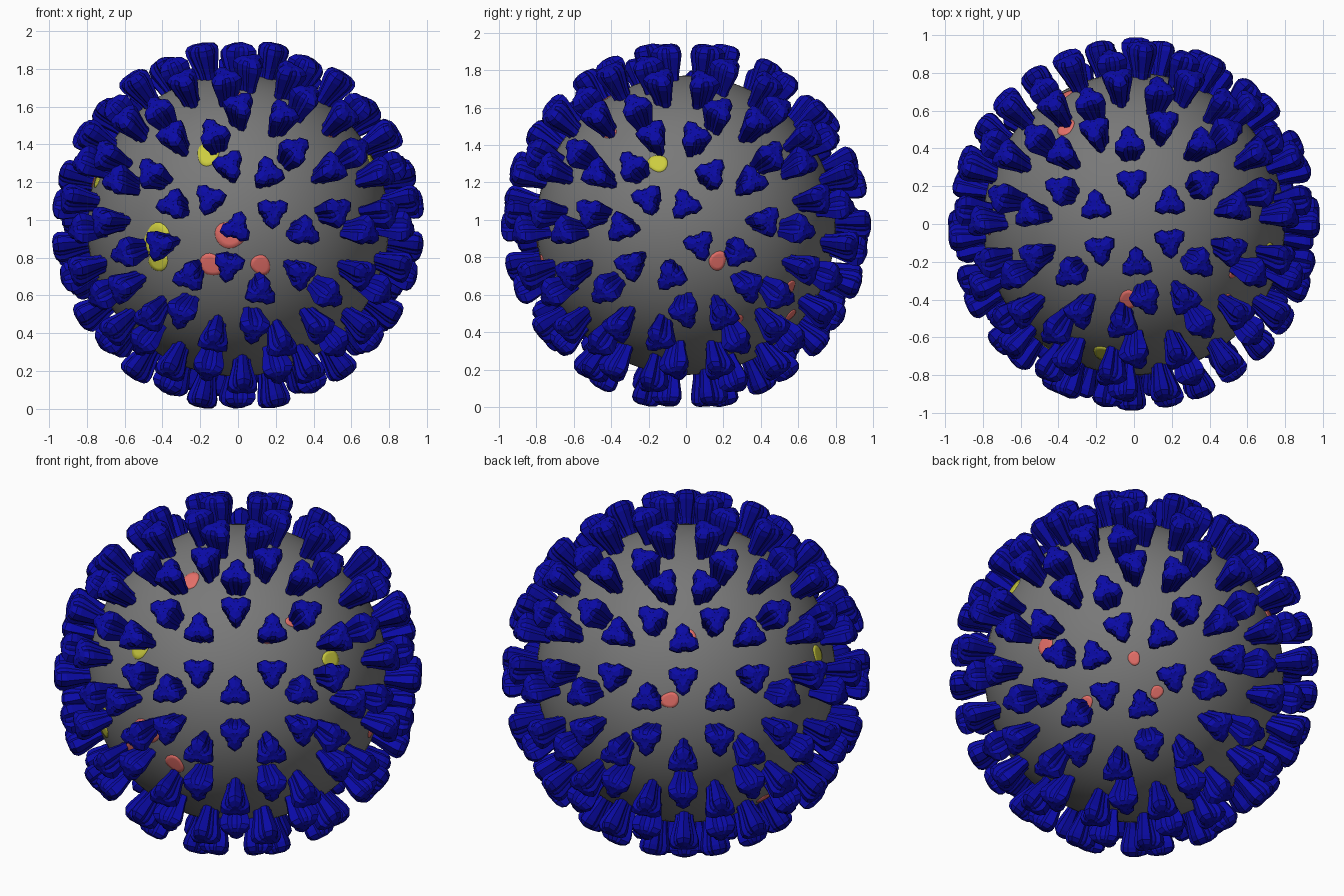
import bpy, bmesh, math
from itertools import combinations
from mathutils import Vector

if "Cube" in bpy.data.objects:
    bpy.data.objects.remove(bpy.data.objects["Cube"])

R = 0.80          # membrane radius
CZ = 0.98         # height of the centre


def material(name, rgb):
    m = bpy.data.materials.new(name)
    m.diffuse_color = (*rgb, 1)
    m.use_nodes = True
    m.node_tree.nodes["Principled BSDF"].inputs["Base Color"].default_value = m.diffuse_color
    return m


GREY = material("membrane grey", (0.19, 0.19, 0.19))
BLUE = material("spike blue", (0.003, 0.003, 0.38))
YELLOW = material("patch yellow", (0.60, 0.60, 0.05))
SALMON = material("patch salmon", (0.78, 0.16, 0.14))


def finish(bm, name, mat, smooth):
    bmesh.ops.recalc_face_normals(bm, faces=bm.faces[:])
    me = bpy.data.meshes.new(name)
    bm.to_mesh(me)
    bm.free()
    me.materials.append(mat)
    for p in me.polygons:
        p.use_smooth = smooth
    ob = bpy.data.objects.new(name, me)
    ob.location.z = CZ
    bpy.context.collection.objects.link(ob)
    return ob


# Membrane: smooth ball
bm = bmesh.new()
bmesh.ops.create_uvsphere(bm, u_segments=96, v_segments=48, radius=R)
finish(bm, "membrane", GREY, True)


# Spike layout: one spike on every triangle of a three-way split icosahedron,
# tilted so that one lattice point sits at the pole
def spike_sites():
    a, e = math.radians(34), math.radians(11.64)
    n = Vector((math.sin(a) * math.cos(e), -math.cos(a) * math.cos(e), math.sin(e)))
    m = Vector((math.cos(a), math.sin(a), 0))
    w = Vector((-math.sin(a) * math.sin(e), math.cos(a) * math.sin(e), math.cos(e)))
    g = (1 + 5 ** 0.5) / 2
    corners = []
    for s in (1, -1):
        for t in (g, -g):
            corners += [s * m + t * n, t * m + s * w, t * w + s * n]
    for A, B, C in combinations(corners, 3):
        if max((A - B).length, (B - C).length, (A - C).length) > 2.1:
            continue

        def pt(i, j):
            return (A * i + B * j + C * (3 - i - j)).normalized()
        for i in range(3):
            for j in range(3 - i):
                yield pt(i, j), pt(i + 1, j), pt(i, j + 1)
                if i + j < 2:
                    yield pt(i + 1, j), pt(i, j + 1), pt(i + 1, j + 1)


# Spikes: ribbed three-lobed clubs, wide near the tip
PROFILE = [(0.77, 0.040), (0.83, 0.047), (0.88, 0.059), (0.93, 0.071),
           (0.958, 0.071), (0.978, 0.056), (0.988, 0.028)]
SIDES = 24
bm = bmesh.new()
for p, q, r in spike_sites():
    axis = (p + q + r).normalized()
    u = (p - axis * p.dot(axis)).normalized()
    v = axis.cross(u)
    rings = []
    for h, rad in PROFILE:
        ring = []
        for k in range(SIDES):
            t = 2 * math.pi * k / SIDES
            f = rad * (1 + 0.25 * math.cos(3 * t) + (0.05 if k % 2 == 0 else -0.05))
            ring.append(bm.verts.new(axis * h + (u * math.cos(t) + v * math.sin(t)) * f))
        rings.append(ring)
    for lo, hi in zip(rings, rings[1:]):
        for k in range(SIDES):
            k2 = (k + 1) % SIDES
            bm.faces.new((lo[k], lo[k2], hi[k2], hi[k]))
    tip = bm.verts.new(axis * 0.986)
    for k in range(SIDES):
        bm.faces.new((rings[-1][k], rings[-1][(k + 1) % SIDES], tip))
    bm.faces.new(rings[0][::-1])
finish(bm, "spikes", BLUE, False)


# Patches: thin rounded caps lying on the membrane (direction, radius)
def patches(name, mat, spots):
    bm = bmesh.new()
    for n, (x, y, z, rad) in enumerate(spots):
        d = Vector((x, y, z)).normalized()
        u = d.orthogonal().normalized()
        v = d.cross(u)
        top = R + 0.004
        last = None
        for s in (0.34, 0.67, 1.0, 1.05):
            ring = []
            for k in range(20):
                t = 2 * math.pi * k / 20
                f = rad * s * (1 + 0.1 * math.sin(2 * t + n) + 0.05 * math.sin(3 * t + 2 * n))
                pos = (d * R + (u * math.cos(t) + v * math.sin(t)) * f).normalized()
                ring.append(bm.verts.new(pos * (top if s <= 1 else R - 0.003)))
            if last is None:
                bm.faces.new(ring)
            else:
                for k in range(20):
                    k2 = (k + 1) % 20
                    bm.faces.new((last[k], ring[k], ring[k2], last[k2]))
            last = ring
    finish(bm, name, mat, True)


patches("yellow_patches", YELLOW, [
    (-.16, -.69, .38, .062), (-.43, -.67, -.08, .085), (-.42, -.65, -.19, .055),
    (-.75, -.17, .25, .045), (.71, -.15, .33, .05)])
patches("salmon_patches", SALMON, [
    (-.03, -.40, .69, .05), (.49, -.41, .50, .035), (.53, -.26, .545, .028),
    (-.04, -.80, -.05, .075), (-.14, -.76, -.21, .062), (.12, -.76, -.21, .052),
    (-.58, .10, -.55, .04), (.76, .17, -.19, .048), (.56, .27, -.51, .035),
    (.47, .56, -.33, .034), (.31, .56, -.48, .034), (-.36, .51, .50, .048),
    (-.37, .68, .20, .045), (-.76, -.02, .23, .035)])

# Stand the model on the ground
low = min(v.co.z for v in bpy.data.objects["spikes"].data.vertices)
for ob in bpy.data.objects:
    ob.location.z = -low
